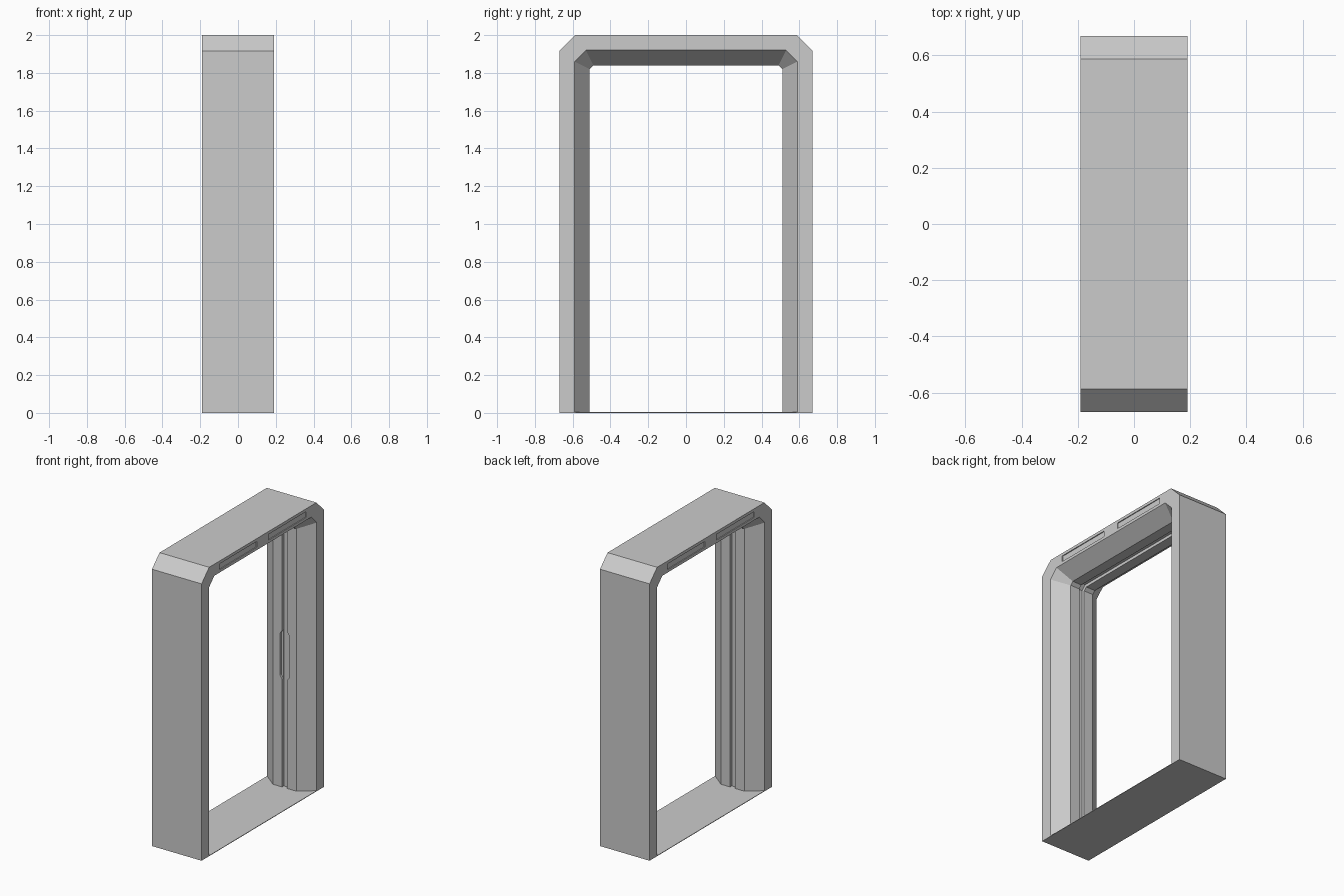
import bpy
import bmesh

if "Cube" in bpy.data.objects:
    bpy.data.objects.remove(bpy.data.objects["Cube"], do_unlink=True)

grey = bpy.data.materials.new("light_grey")
grey.use_nodes = True
grey.diffuse_color = (0.6, 0.6, 0.6, 1)
grey.node_tree.nodes["Principled BSDF"].inputs["Base Color"].default_value = (0.6, 0.6, 0.6, 1)

DEPTH = 0.19      # half depth along x
FLOOR = 0.004     # sill thickness


def finish(name, bm):
    bmesh.ops.recalc_face_normals(bm, faces=bm.faces)
    mesh = bpy.data.meshes.new(name)
    bm.to_mesh(mesh)
    bm.free()
    mesh.materials.append(grey)
    obj = bpy.data.objects.new(name, mesh)
    bpy.context.collection.objects.link(obj)
    return obj


def add_box(bm, lo, hi):
    box = bmesh.ops.create_cube(bm, size=1)
    for v in box["verts"]:
        v.co = [a + (b - a) * (c + 0.5) for a, b, c in zip(lo, hi, v.co)]


def arch(bm, x, half, top, cut):
    """Upside-down U outline with cut corners, at depth x."""
    side = [(half, FLOOR), (half, top - cut), (half - cut, top)]
    outline = [(-y, z) for y, z in side] + side[::-1]
    return [bm.verts.new((x, y, z)) for y, z in outline]


# Door frame: a stepped cross-section of nested arches, mirrored in depth
OUTER, MOUTH = (0.67, 2.0, 0.083), (0.59, 1.92, 0.06)
INNER, GROOVE = (0.51, 1.84, 0.02), (0.53, 1.86, 0.03)
half_section = [(DEPTH, OUTER), (DEPTH, MOUTH), (0.09, INNER), (0.02, INNER), (0.02, GROOVE)]
section = half_section + [(-x, shape) for x, shape in half_section[::-1]]

bm = bmesh.new()
rings = [arch(bm, x, *shape) for x, shape in section]
for i, ring in enumerate(rings):
    following = rings[(i + 1) % len(rings)]
    for j in range(len(ring) - 1):
        bm.faces.new((ring[j], ring[j + 1], following[j + 1], following[j]))
for end in (0, -1):
    bm.faces.new([ring[end] for ring in rings])
frame = finish("door_frame", bm)

# Cutter: two shallow slots on each lintel face
bm = bmesh.new()
for side in (-1, 1):
    for y in (-0.27, 0.27):
        x0, x1 = sorted((side * (DEPTH - 0.006), side * (DEPTH + 0.05)))
        add_box(bm, (x0, y - 0.205, 1.94), (x1, y + 0.205, 1.98))
slots = finish("lintel_slot_cutter", bm)

# Cutter: widened latch pocket halfway up one post
bm = bmesh.new()
half_pocket = [(0.015, 0.745), (0.035, 0.775), (0.035, 1.065), (0.015, 1.095)]
pocket = half_pocket + [(-x, z) for x, z in half_pocket[::-1]]
face = bm.faces.new([bm.verts.new((x, 0.45, z)) for x, z in pocket])
grown = bmesh.ops.extrude_face_region(bm, geom=[face])
for v in grown["geom"]:
    if isinstance(v, bmesh.types.BMVert):
        v.co.y = 0.525
latch = finish("latch_pocket_cutter", bm)

# Carve the frame and drop the cutters
bpy.context.view_layer.objects.active = frame
for cutter in (slots, latch):
    cutter.hide_render = True
    mod = frame.modifiers.new(cutter.name, "BOOLEAN")
    mod.operation = "DIFFERENCE"
    mod.solver = "EXACT"
    mod.object = cutter
    bpy.ops.object.modifier_apply(modifier=mod.name)
    bpy.data.objects.remove(cutter, do_unlink=True)

# Floor sill under the whole frame
bm = bmesh.new()
add_box(bm, (-DEPTH, -0.67, 0), (DEPTH, 0.67, FLOOR))
finish("floor_sill", bm)
